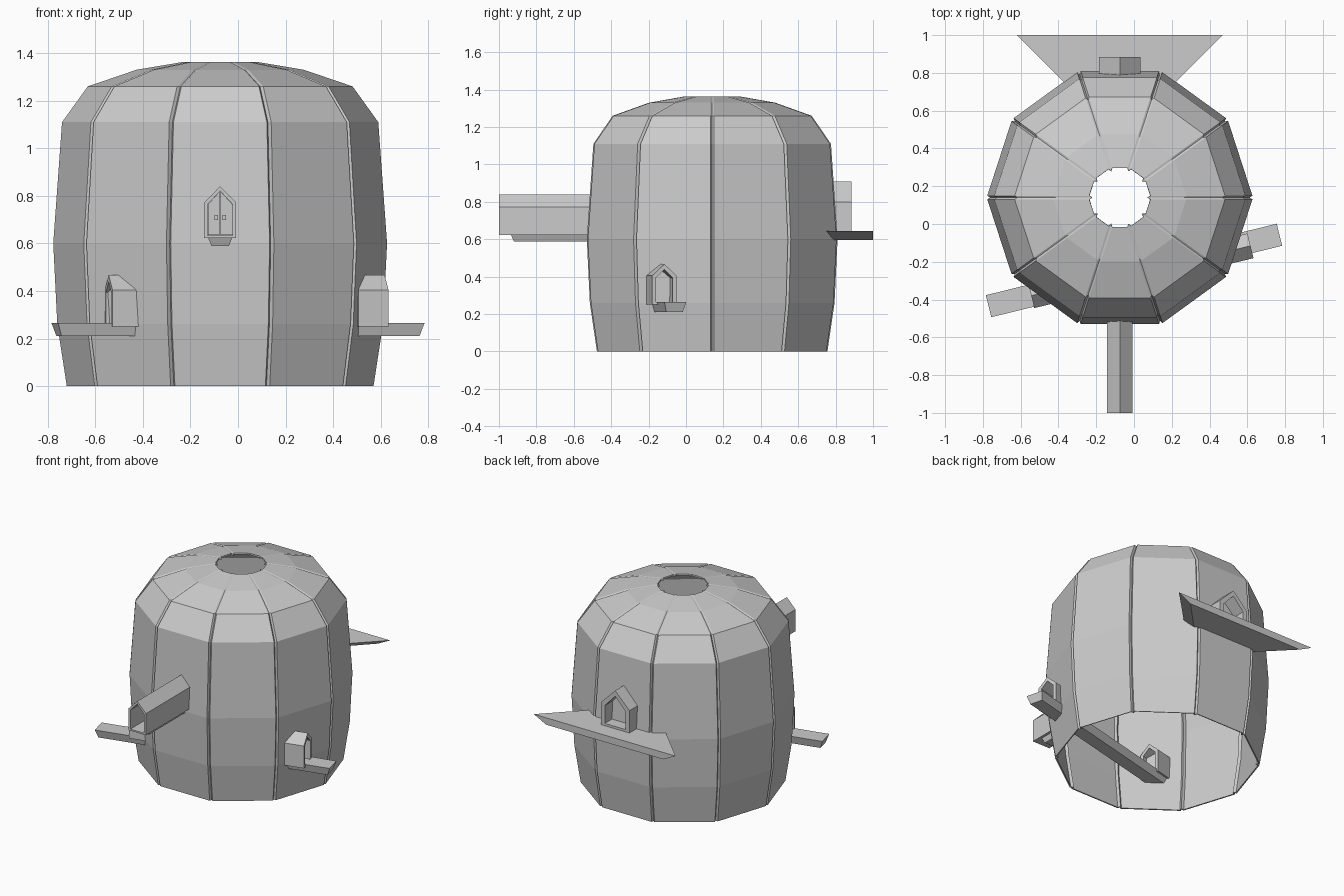
import bpy, bmesh
from math import cos, sin, radians, pi
from mathutils import Vector, Matrix

if "Cube" in bpy.data.objects:
    bpy.data.objects.remove(bpy.data.objects["Cube"])


def make(name, verts, faces, loc=(0, 0, 0), rot=0, recalc=True):
    me = bpy.data.meshes.new(name)
    me.from_pydata([tuple(v) for v in verts], [], faces)
    bm = bmesh.new()
    bm.from_mesh(me)
    if recalc:
        bmesh.ops.recalc_face_normals(bm, faces=bm.faces)
    bmesh.ops.transform(bm, matrix=Matrix.Translation(loc) @ Matrix.Rotation(rot, 4, 'Z'), verts=bm.verts)
    bm.to_mesh(me)
    bm.free()
    ob = bpy.data.objects.new(name, me)
    bpy.context.collection.objects.link(ob)
    return ob


def slab(name, top, z1, bottom, z0, loc=(0, 0, 0), rot=0):
    # tapered slab between two outlines
    n = len(top)
    v = [(x, y, z1) for x, y in top] + [(x, y, z0) for x, y in bottom]
    f = [tuple(range(n)), tuple(range(n, 2 * n))]
    f += [(i, (i + 1) % n, n + (i + 1) % n, n + i) for i in range(n)]
    return make(name, v, f, loc, rot)


def rect(hx, hy):
    return [(-hx, -hy), (hx, -hy), (hx, hy), (-hx, hy)]


def gable(w, z0, eave, peak):
    return [(-w / 2, z0), (w / 2, z0), (w / 2, eave), (0, peak), (-w / 2, eave)]


def house(name, w, z0, eave, peak, t, length, loc, rot=0):
    # hollow gabled tunnel, open end at local y = 0, running inwards along +y
    outer = gable(w, z0, eave, peak)
    inner = gable(w - 2 * t, z0 + t * .7, eave - t * .5, peak - t * 1.3)
    v = [(x, y, z) for y in (0, length) for p in (outer, inner) for x, z in p]
    f = []
    for i in range(5):
        j = (i + 1) % 5
        f += [(i, j, 5 + j, 5 + i), (10 + i, 10 + j, 15 + j, 15 + i),
              (i, j, 10 + j, 10 + i), (5 + i, 5 + j, 15 + j, 15 + i)]
    return make(name, v, f, loc, rot)


# barrel shell: ten panels with narrow grooves at the corners
CX, CY, N = -.075, .14, 10
profile = [(.648, 0), (.688, .26), (.705, .6), (.668, 1.11),
           (.56, 1.26), (.355, 1.33), (.165, 1.362)]
verts, faces = [], []
for r, z in profile:
    c = [Vector((r * cos(2 * pi * k / N), r * sin(2 * pi * k / N), z)) for k in range(N)]
    for k in range(N):
        p = c[k]
        for q in (c[k - 1], c[(k + 1) % N]):
            e = p + (q - p).normalized() * .01
            if q is c[k - 1]:
                verts.append(e)
                verts.append(Vector((p.x * (1 - .018 / r), p.y * (1 - .018 / r), z)))
            else:
                verts.append(e)
M = 3 * N
for j in range(len(profile) - 1):
    for i in range(M):
        k = (i + 1) % M
        faces.append((j * M + i, j * M + k, (j + 1) * M + k, (j + 1) * M + i))
barrel = make("barrel_shell", verts, faces, (CX, CY, 0), 0, False)
sol = barrel.modifiers.new("thickness", 'SOLIDIFY')
sol.thickness = .01
sol.offset = -1

# long perch plank passing through both lower doors
A = radians(13.8)
slab("perch_plank", rect(.793, .06), .265, rect(.775, .045), .21, (0, -.246, 0), A)

# lower side houses, aligned with the plank
for name, s, off, rot in (("right_house", .63, -.02, pi / 2), ("left_house", -.56, 0, -pi / 2)):
    loc = (s * cos(A) - off * sin(A), -.246 + s * sin(A) + off * cos(A), 0)
    house(name, .135, .25, .405, .467, .022, .13, loc, A + rot)

# front tunnel with its support plank
house("front_tunnel", .135, .622, .772, .84, .015, .5, (CX, -1, 0))
slab("front_support", [(-.05, -.935), (.05, -.935), (.05, -.5), (-.05, -.5)], .622,
     [(-.036, -.92), (.036, -.92), (.036, -.5), (-.036, -.5)], .588, (CX, 0, 0))

# double doors and handles at the end of the tunnel
for side, label in ((-1, "left"), (1, "right")):
    outline = [(side * .002, .635), (side * .051, .635), (side * .051, .764), (side * .002, .818)]
    v = [(x, y, z) for y in (-.56, -.545) for x, z in outline]
    f = [(0, 1, 2, 3), (4, 5, 6, 7)] + [(i, (i + 1) % 4, 4 + (i + 1) % 4, 4 + i) for i in range(4)]
    make(label + "_door", v, f, (CX, 0, 0))
    slab(label + "_handle", rect(.007, .008), .72, rect(.007, .008), .698, (CX + side * .017, -.563, 0))

# rear house on a triangular landing deck
house("rear_house", .22, .64, .80, .91, .03, .14, (CX, .885, 0), pi)
slab("rear_deck", [(-.545, 1), (.545, 1), (0, .455)], .645,
     [(-.45, 1), (.45, 1), (0, .54)], .597, (CX, 0, 0))
